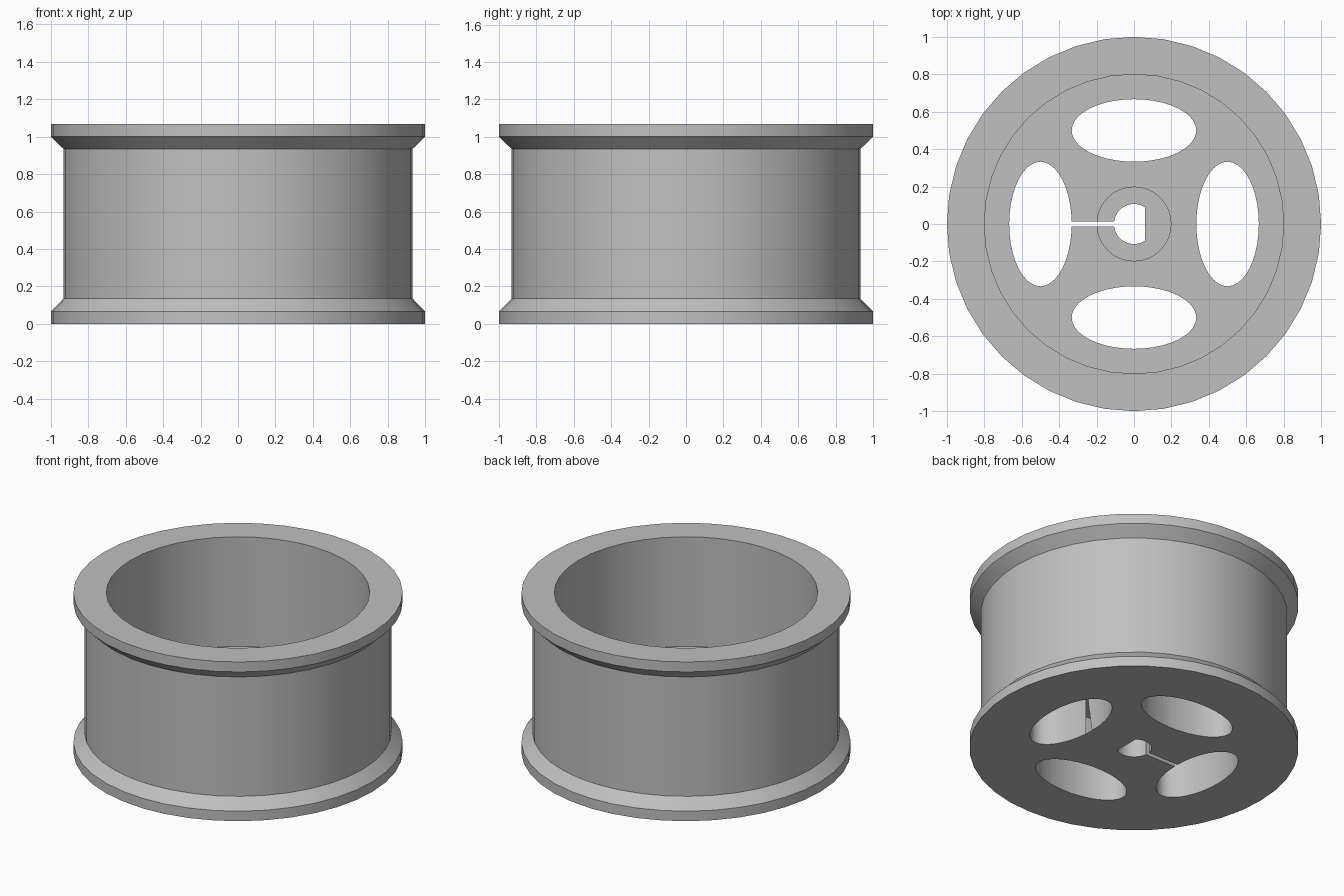
import bpy, bmesh, math
from math import cos, sin, pi

default = bpy.data.objects.get("Cube")
if default:
    bpy.data.objects.remove(default, do_unlink=True)

SIDES = 40
grey = bpy.data.materials.new("plain_grey")
grey.use_nodes = True
colour = (0.53, 0.53, 0.53, 1)
grey.diffuse_color = colour
grey.node_tree.nodes["Principled BSDF"].inputs["Base Color"].default_value = colour


def make_object(name, bm):
    bmesh.ops.recalc_face_normals(bm, faces=bm.faces)
    mesh = bpy.data.meshes.new(name)
    bm.to_mesh(mesh)
    bm.free()
    mesh.materials.append(grey)
    obj = bpy.data.objects.new(name, mesh)
    bpy.context.collection.objects.link(obj)
    return obj


def lathe(name, profile):
    """Spin a profile of (radius, height) points about the z axis."""
    bm = bmesh.new()
    verts = [bm.verts.new((r, 0, z)) for r, z in profile]
    edges = [bm.edges.new(pair) for pair in zip(verts, verts[1:])]
    bmesh.ops.spin(bm, geom=verts + edges, cent=(0, 0, 0), axis=(0, 0, 1),
                   angle=2 * pi, steps=SIDES, use_merge=True)
    bmesh.ops.remove_doubles(bm, verts=bm.verts, dist=1e-4)
    return make_object(name, bm)


def cut(target, name, outline):
    """Cut a vertical hole with the given outline through the target."""
    bm = bmesh.new()
    face = bm.faces.new([bm.verts.new((x, y, -0.2)) for x, y in outline])
    grown = bmesh.ops.extrude_face_region(bm, geom=[face])["geom"]
    bmesh.ops.translate(bm, vec=(0, 0, 1),
                        verts=[g for g in grown if isinstance(g, bmesh.types.BMVert)])
    cutter = make_object(name, bm)
    cutter.hide_render = True
    mod = target.modifiers.new(name, 'BOOLEAN')
    mod.operation, mod.solver, mod.object = 'DIFFERENCE', 'EXACT', cutter
    bpy.context.view_layer.objects.active = target
    bpy.ops.object.modifier_apply(modifier=mod.name)
    bpy.data.objects.remove(cutter, do_unlink=True)


# Flanged drum with a thick floor and a raised central hub
wheel = lathe("wheel_rim", [
    (0, 0), (1, 0), (1, 0.067), (0.933, 0.135), (0.933, 0.935), (1, 1),
    (1, 1.067), (0.8, 1.067), (0.8, 0.333), (0.2, 0.333), (0.2, 0.533), (0, 0.533)])

# Four oval lightening holes
for i in range(4):
    a = i * pi / 2
    rx, ry = (0.167, 0.333) if i % 2 == 0 else (0.333, 0.167)
    cut(wheel, "oval_cutter",
        [(0.5 * cos(a) + rx * cos(t * 2 * pi / SIDES),
          0.5 * sin(a) + ry * sin(t * 2 * pi / SIDES)) for t in range(SIDES)])

# D-shaped shaft bore, flat on the +x side
bore, flat = 0.107, 0.06
start = math.acos(flat / bore)
cut(wheel, "bore_cutter",
    [(bore * cos(a), bore * sin(a))
     for a in (start + (2 * pi - 2 * start) * k / 28 for k in range(29))])

# Clamping slot from the bore to the hole on the -x side
cut(wheel, "slot_cutter", [(-0.5, -0.013), (-0.05, -0.013), (-0.05, 0.014), (-0.5, 0.014)])

bpy.ops.object.select_all(action='DESELECT')
wheel.select_set(True)
bpy.context.view_layer.objects.active = wheel
bpy.ops.object.shade_smooth_by_angle(angle=math.radians(30))
